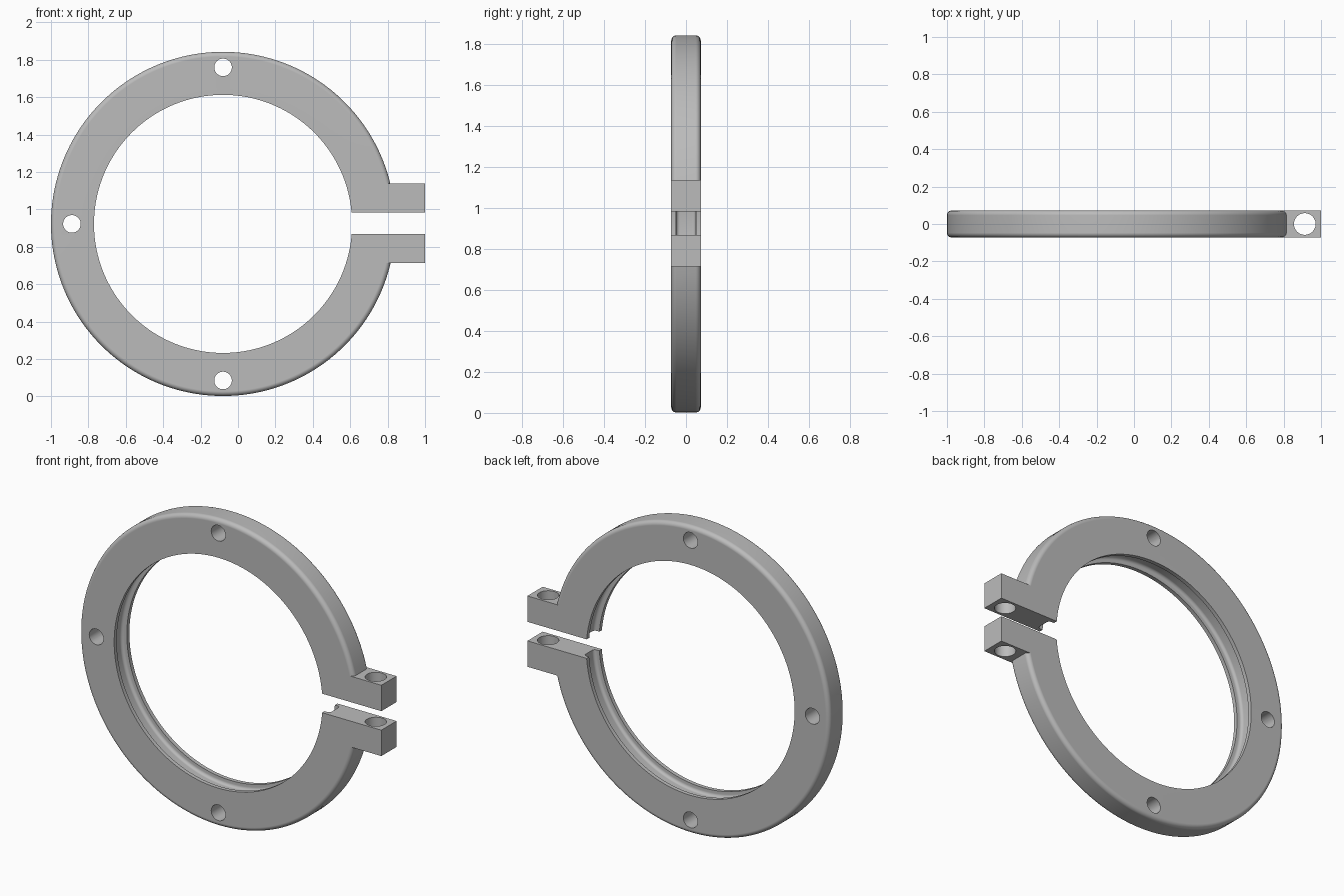
import bpy
import bmesh
from math import radians, sin, cos, pi
from mathutils import Matrix, Vector

if "Cube" in bpy.data.objects:
    bpy.data.objects.remove(bpy.data.objects["Cube"])

CENTRE = Vector((-0.08, 0, 0.922))
OUTER, BORE, HALF = 0.92, 0.69, 0.072
GROOVE_HALF, GROOVE_FLOOR = 0.048, 0.725

grey = bpy.data.materials.new("machined grey")
grey.use_nodes = True
colour = (0.5, 0.5, 0.5, 1)
grey.diffuse_color = colour
grey.node_tree.nodes["Principled BSDF"].inputs["Base Color"].default_value = colour


def make_object(name, bm):
    bmesh.ops.recalc_face_normals(bm, faces=bm.faces[:])
    mesh = bpy.data.meshes.new(name)
    bm.to_mesh(mesh)
    bm.free()
    mesh.materials.append(grey)
    obj = bpy.data.objects.new(name, mesh)
    bpy.context.collection.objects.link(obj)
    return obj


def box(name, low, high):
    bm = bmesh.new()
    bmesh.ops.create_cube(bm, size=1)
    for v in bm.verts:
        v.co = Vector([high[i] if v.co[i] > 0 else low[i] for i in range(3)])
    return make_object(name, bm)


def cylinder(name, place, radius, depth, turn=0):
    bm = bmesh.new()
    matrix = Matrix.Translation(place) @ Matrix.Rotation(turn, 4, "X")
    bmesh.ops.create_cone(bm, cap_ends=True, segments=48, radius1=radius,
                          radius2=radius, depth=depth, matrix=matrix)
    return make_object(name, bm)


def arc(r, y, radius, start, end, steps=6):
    angles = [radians(start + (end - start) * i / steps) for i in range(steps + 1)]
    return [(r + radius * cos(a), y + radius * sin(a)) for a in angles]


def combine(target, tool, operation):
    mod = target.modifiers.new(operation.lower(), "BOOLEAN")
    mod.operation, mod.object, mod.solver = operation, tool, "EXACT"
    bpy.context.view_layer.objects.active = target
    bpy.ops.object.modifier_apply(modifier=mod.name)
    bpy.data.objects.remove(tool)


# Ring cross-section: rounded outer rim and a filleted groove in the bore
rim, fillet = 0.025, 0.018
profile = [(BORE, -HALF)]
profile += arc(OUTER - rim, rim - HALF, rim, -90, 0)
profile += arc(OUTER - rim, HALF - rim, rim, 0, 90)
profile += [(BORE, HALF), (BORE, GROOVE_HALF)]
profile += arc(GROOVE_FLOOR - fillet, GROOVE_HALF - fillet, fillet, 90, 0, 4)
profile += arc(GROOVE_FLOOR - fillet, fillet - GROOVE_HALF, fillet, 0, -90, 4)
profile += [(BORE, -GROOVE_HALF)]

# Sweep the section around the y axis
bm = bmesh.new()
count = 160
loops = []
for k in range(count):
    a = 2 * pi * k / count
    loops.append([bm.verts.new(CENTRE + Vector((r * cos(a), y, r * sin(a))))
                  for r, y in profile])
for k, here in enumerate(loops):
    after = loops[(k + 1) % count]
    for i in range(len(profile)):
        j = (i + 1) % len(profile)
        bm.faces.new((here[i], here[j], after[j], after[i]))
clamp = make_object("split_clamp_ring", bm)

# Clamp lugs, then the slot that splits them and the ring
combine(clamp, box("lugs", (0.72, -HALF, 0.713), (1, HALF, 1.137)), "UNION")
combine(clamp, box("slot", (0.4, -0.2, 0.868), (1.2, 0.2, 0.982)), "DIFFERENCE")

# Bolt hole through both lugs
combine(clamp, cylinder("bolt_hole", (0.913, 0, 0.922), 0.058, 1), "DIFFERENCE")

# Mounting holes through the ring face
for x, z in ((0, 0.837), (-0.808, 0), (0, -0.837)):
    hole = cylinder("mounting_hole", CENTRE + Vector((x, 0, z)), 0.047, 1, pi / 2)
    combine(clamp, hole, "DIFFERENCE")

# Smooth curved walls, crisp edges, flat faces
bpy.ops.object.select_all(action="DESELECT")
clamp.select_set(True)
bpy.context.view_layer.objects.active = clamp
bpy.ops.object.shade_smooth_by_angle(angle=radians(30))
weighted = clamp.modifiers.new("flat faces", "WEIGHTED_NORMAL")
weighted.keep_sharp = True
